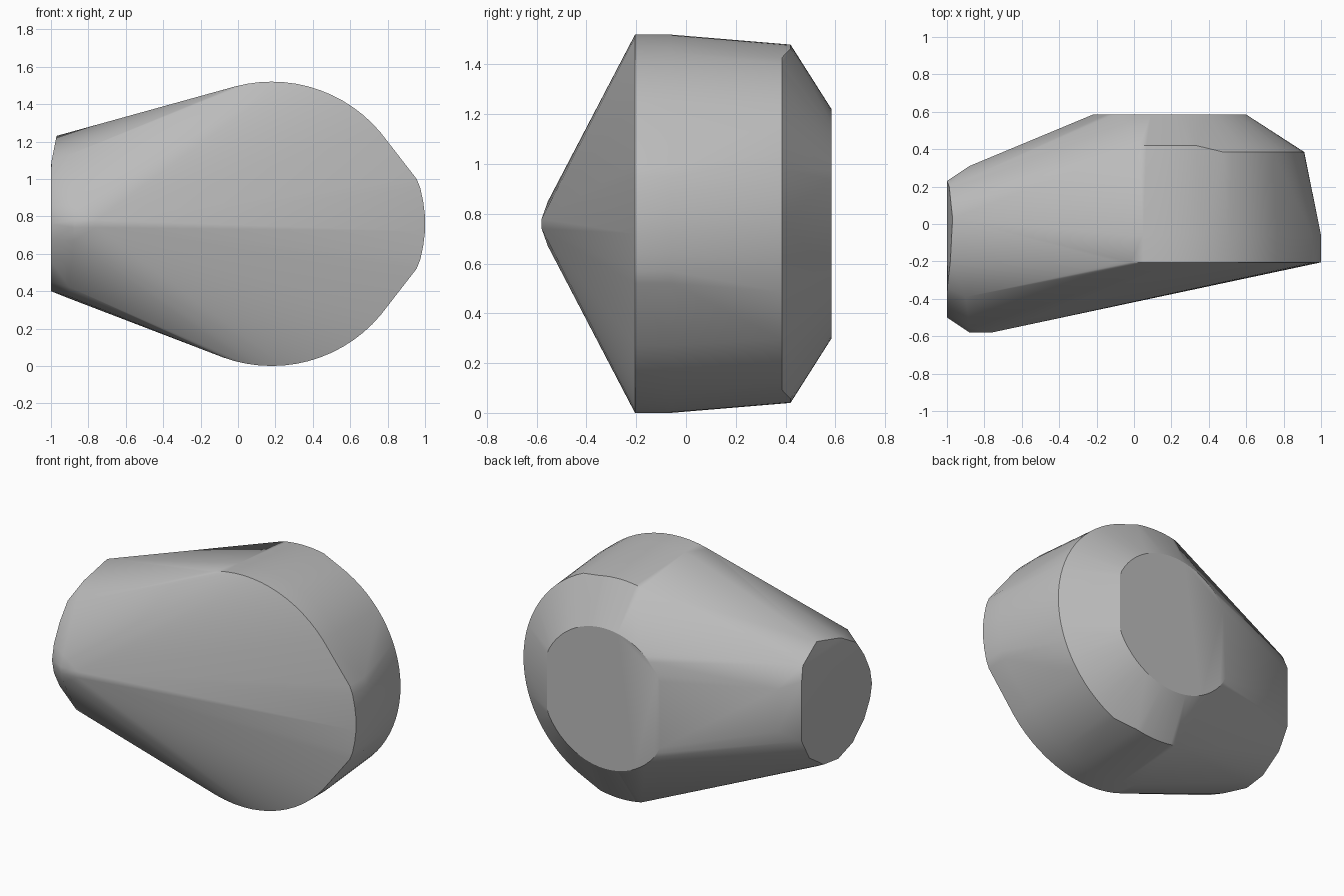
import bpy, bmesh
from math import cos, sin, radians

cube = bpy.data.objects.get("Cube")
if cube:
    bpy.data.objects.remove(cube)

CX, CZ = 0.18, 0.76


def arc(y, radius, start, end, steps):
    """Points on a disc facing the front; angle 0 is +x, 90 is up."""
    angles = [radians(start + (end - start) * i / steps) for i in range(steps + 1)]
    return [(CX + radius * cos(a), y, CZ + radius * sin(a)) for a in angles]


points = []

# Wide body: two equal rims with a rounded nose on the +x side
nose = [(0.955, 0.24), (0.975, 0.19), (0.99, 0.12), (1.0, 0.04)]
for y in (-0.205, -0.06):
    points += arc(y, CZ, 0, 360, 72)
    points += [(x, y, CZ + s * h) for x, h in nose for s in (1, -1)]

# Rear rim, bulging slightly backwards at top and bottom
points += arc(0.385, 0.73, -66, 66, 30)
for s in (1, -1):
    points += arc(0.42, 0.72, s * 78, s * 102, 8)

# Flat rear disc, trimmed straight on both sides
points += [(min(max(x, -0.22), 0.6), y, z) for x, y, z in arc(0.585, 0.46, 0, 360, 64)]

# Narrow end cap: outline in y, z, leaning in slightly at the top
cap = [(0.03, 1.23), (0.2, 1.14), (0.23, 1.05), (0.23, 0.66), (0.15, 0.52),
       (0.0, 0.42), (-0.15, 0.4), (-0.3, 0.45), (-0.42, 0.56), (-0.48, 0.67),
       (-0.5, 0.76), (-0.48, 0.86), (-0.42, 0.98), (-0.34, 1.09), (-0.2, 1.17)]
points += [(-1.0 + 0.2 * max(0, z - 1.08), y, z) for y, z in cap]

# Shoulder around the end cap and the blunt front tip
points += [(-0.88, 0.31, 0.72), (-0.88, 0.31, 1.0),
           (-0.9, -0.05, 0.36), (-0.9, -0.25, 0.37),
           (-0.9, -0.39, 1.13), (-0.9, -0.39, 0.42),
           (-0.88, -0.58, 0.74), (-0.88, -0.58, 0.78),
           (-0.76, -0.58, 0.74), (-0.76, -0.58, 0.78),
           (-0.88, -0.555, 0.85), (-0.88, -0.555, 0.67)]

# Wrap the outlines in one convex skin
bm = bmesh.new()
for p in points:
    bm.verts.new(p)
bmesh.ops.remove_doubles(bm, verts=bm.verts[:], dist=0.002)
bmesh.ops.convex_hull(bm, input=bm.verts[:])
bmesh.ops.delete(bm, geom=[v for v in bm.verts if not v.link_faces], context='VERTS')
bmesh.ops.dissolve_limit(bm, angle_limit=radians(0.5), verts=bm.verts[:], edges=bm.edges[:])
bmesh.ops.recalc_face_normals(bm, faces=bm.faces[:])

mesh = bpy.data.meshes.new("rounded_housing")
bm.to_mesh(mesh)
bm.free()
body = bpy.data.objects.new("rounded_housing", mesh)
bpy.context.collection.objects.link(body)

# Plain grey finish
grey = bpy.data.materials.new("plain grey")
grey.use_nodes = True
colour = (0.5, 0.5, 0.5, 1)
grey.diffuse_color = colour
grey.node_tree.nodes["Principled BSDF"].inputs["Base Color"].default_value = colour
mesh.materials.append(grey)

# Smooth shading with sharp rims
bpy.ops.object.select_all(action='DESELECT')
body.select_set(True)
bpy.context.view_layer.objects.active = body
bpy.ops.object.shade_smooth_by_angle(angle=radians(30))
